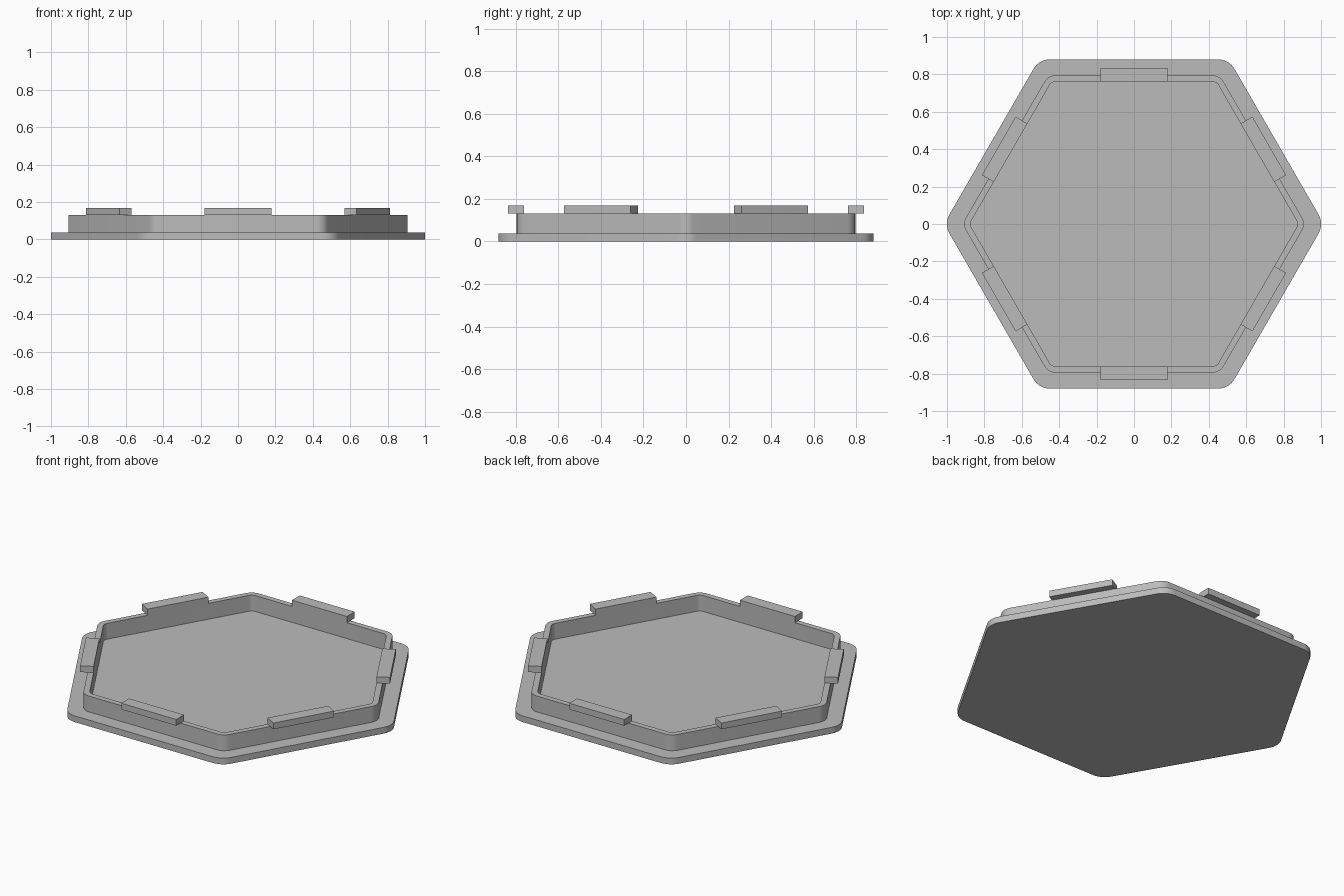
import bpy
import bmesh
from math import sin, cos, tan, radians
from mathutils import Matrix

cube = bpy.data.objects.get("Cube")
if cube:
    bpy.data.objects.remove(cube)

grey = bpy.data.materials.new("plain grey")
grey.use_nodes = True
COLOUR = (0.5, 0.5, 0.5, 1)
grey.diffuse_color = COLOUR
grey.node_tree.nodes["Principled BSDF"].inputs["Base Color"].default_value = COLOUR

BASE_TOP, WALL_TOP, CLIP_TOP = 0.037, 0.131, 0.168
WALL_IN = 0.762


def rounded_hexagon(bm, apothem, radius, z, steps=8):
    """Loop of vertices for a hexagon with rounded corners, tips on the x axis."""
    reach = (apothem - radius) / cos(radians(30))
    verts = []
    for corner in range(6):
        middle = radians(60 * corner)
        for i in range(steps + 1):
            a = middle + radians(-30 + 60 * i / steps)
            verts.append(bm.verts.new((reach * cos(middle) + radius * cos(a),
                                       reach * sin(middle) + radius * sin(a), z)))
    return verts


def finish(bm, name):
    bmesh.ops.recalc_face_normals(bm, faces=bm.faces)
    mesh = bpy.data.meshes.new(name)
    bm.to_mesh(mesh)
    bm.free()
    mesh.materials.append(grey)
    obj = bpy.data.objects.new(name, mesh)
    bpy.context.collection.objects.link(obj)
    return obj


# Tray: base plate, raised rim wall and recessed floor as stacked hexagon loops
bm = bmesh.new()
profile = [(0.88, 0.1, 0), (0.88, 0.1, BASE_TOP),
           (0.795, 0.07, BASE_TOP), (0.795, 0.07, WALL_TOP),
           (WALL_IN, 0.04, WALL_TOP), (WALL_IN, 0.04, BASE_TOP)]
loops = [rounded_hexagon(bm, *step) for step in profile]
for low, high in zip(loops, loops[1:]):
    for i in range(len(low)):
        j = (i + 1) % len(low)
        bm.faces.new((low[i], low[j], high[j], high[i]))
bm.faces.new(loops[0])
bm.faces.new(loops[-1])
tray = finish(bm, "tray")
bpy.context.view_layer.objects.active = tray
tray.select_set(True)
bpy.ops.object.shade_smooth_by_angle(angle=radians(30))
tray.select_set(False)

# Clips: one overhanging block in the middle of each side
CLIP_OUT, CLIP_WIDTH = 0.835, 0.36
for side in range(6):
    bm = bmesh.new()
    place = (Matrix.Rotation(radians(30 + 60 * side), 4, 'Z')
             @ Matrix.Translation(((WALL_IN + CLIP_OUT) / 2, 0, (WALL_TOP + CLIP_TOP) / 2))
             @ Matrix.Diagonal((CLIP_OUT - WALL_IN, CLIP_WIDTH, CLIP_TOP - WALL_TOP, 1)))
    bmesh.ops.create_cube(bm, size=1, matrix=place)
    finish(bm, f"rim_clip_{side + 1}")
